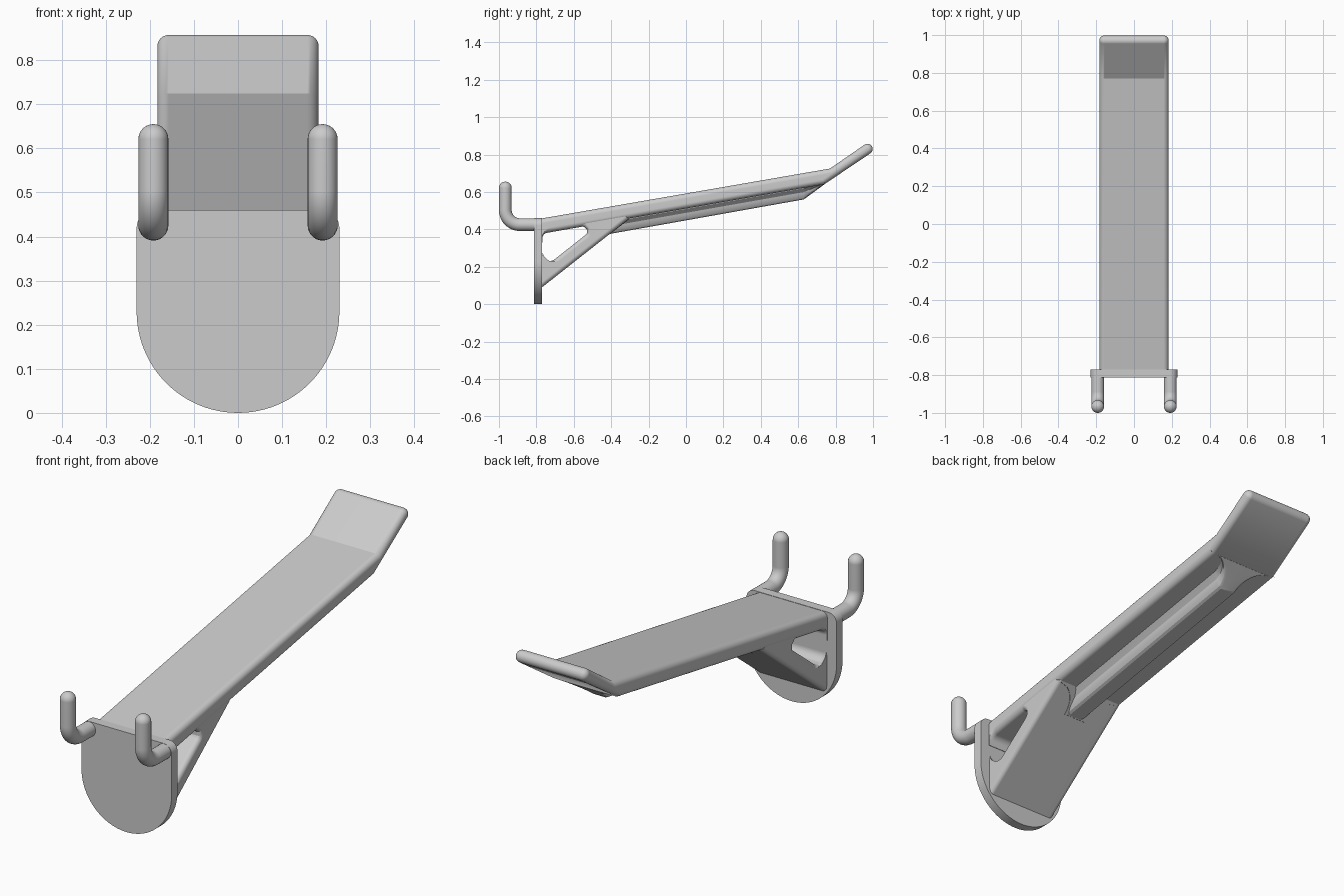
import bpy, bmesh
from math import sin, cos, pi, tan, sqrt
from mathutils import Vector

if "Cube" in bpy.data.objects:
    bpy.data.objects.remove(bpy.data.objects["Cube"])


def loft(name, rings):
    """Skin a row of rings and close both ends."""
    bm = bmesh.new()
    vs = [[bm.verts.new(p) for p in r] for r in rings]
    n = len(vs[0])
    for a, b in zip(vs, vs[1:]):
        for i in range(n):
            j = (i + 1) % n
            bm.faces.new((a[i], a[j], b[j], b[i]))
    bm.faces.new(vs[0])
    bm.faces.new(vs[-1])
    bmesh.ops.recalc_face_normals(bm, faces=bm.faces)
    me = bpy.data.meshes.new(name)
    bm.to_mesh(me)
    bm.free()
    ob = bpy.data.objects.new(name, me)
    bpy.context.collection.objects.link(ob)
    bpy.ops.object.select_all(action='DESELECT')
    ob.select_set(True)
    bpy.context.view_layer.objects.active = ob
    bpy.ops.object.shade_smooth_by_angle(angle=0.42)
    mod = ob.modifiers.new("flat_face_shading", 'WEIGHTED_NORMAL')
    mod.keep_sharp = True
    return ob


def outline(corners, inset=0, steps=8):
    """Rounded outline from clockwise (u, v, radius) corners, inset by a distance.
    Edges buried in the back plate (u < -0.7) are not inset."""
    n = len(corners)
    pts = [Vector(c[:2]) for c in corners]
    lines = []
    for i in range(n):
        p, q = pts[i], pts[(i + 1) % n]
        d = (q - p).normalized()
        off = 0 if p.x < -0.7 and q.x < -0.7 else inset
        lines.append((p + Vector((d.y, -d.x)) * off, d))
    moved = []
    for i in range(n):
        (p, d), (q, e) = lines[i - 1], lines[i]
        moved.append(p + d * ((q - p).cross(e) / d.cross(e)))
    out = []
    for i, p in enumerate(moved):
        r = corners[i][2]
        if r == 0:
            out.append(p)
            continue
        convex = lines[i - 1][1].cross(lines[i][1]) < 0
        r = max(r - inset, 0.0005) if convex else r + inset
        a, b = -lines[i - 1][1], lines[i][1]
        half = a.angle(b) / 2
        c = p + (a + b).normalized() * (r / sin(half))
        s, e = p + a * (r / tan(half)) - c, p + b * (r / tan(half)) - c
        out += [c + s.lerp(e, k / steps).normalized() * r for k in range(steps + 1)]
    return out


def rounded_bar(name, corners, w, r, segs=6):
    """Side profile spanning -w..w in x with rims rounded by r."""
    rings = []
    for k in range(segs + 1):
        a = pi / 2 * k / segs
        rings.append((w - r + r * cos(a), r * (1 - sin(a))))
    right = rings                                   # widest ring first
    order = [(-x, d) for x, d in right] + [(x, d) for x, d in reversed(right)]
    loft(name, [[(x, p.x, p.y) for p in outline(corners, d)] for x, d in order])


# back plate with half-round bottom
half_plate = [(0.23, 0.23), ] + [(0.19 + 0.04 * cos(a), 0.42 + 0.04 * sin(a))
                                 for a in (pi / 16 * k for k in range(9))]
plate = half_plate + [(-x, z) for x, z in reversed(half_plate)]
plate += [(-0.23 * cos(pi * k / 48), 0.23 - 0.23 * sin(pi * k / 48)) for k in range(1, 48)]
loft("back_plate", [[(x, y, z) for x, z in plate] for y in (-0.813, -0.77)])

# long sloping arm with upturned tip
rounded_bar("arm", [(-0.79, 0.455, 0), (0.77, 0.725, 0), (0.977, 0.868, 0.027),
                    (1.009, 0.822, 0.027), (0.74, 0.641, 0),
                    (-0.768, 0.377, 0.03), (-0.768, 0.33, 0), (-0.79, 0.33, 0)],
            0.183, 0.026)

# diagonal brace with rounded window corners
rounded_bar("brace", [(-0.785, 0.26, 0), (-0.768, 0.26, 0), (-0.768, 0.188, 0.04),
                      (-0.46, 0.431, 0.025), (-0.69, 0.391, 0), (-0.69, 0.44, 0),
                      (-0.33, 0.503, 0), (-0.30, 0.46, 0), (-0.785, 0.078, 0)],
            0.18, 0.022)

# centre rib under the arm, flaring into the tip
W, FLARE, N = 0.055, 0.105, 12


def width(t):
    return W + FLARE * (1 - sqrt(max(0, 1 - t * t)))


def rib_ring(y, bottom, w):
    top = 0.385 + 0.175 * (y + 0.77)
    h = max(top - bottom, 0.004)
    side = [(0.024, 1), (0.022, 0.85), (0.01, 0.68), (0.002, 0.56), (0, 0.45),
            (-0.004, 0.25), (-0.012, 0.08), (-0.024, 0)]
    half = [(w + dx, bottom + t * h) for dx, t in side]
    return [(x, y, z) for x, z in half] + [(-x, y, z) for x, z in reversed(half)]


rings = [rib_ring(-0.41, 0.375, W)]
for k in range(N + 1):
    y = 0.63 + 0.11 * k / N
    rings.append(rib_ring(y, 0.56 + 0.73 * (y - 0.63), width(k / N)))
loft("centre_rib", rings)

# web that blends the rib into the brace
web = []
for k in range(N + 1):
    s = k / N
    y, z, w = -0.41 + 0.10 * s, 0.374 + 0.079 * s, width(s)
    web.append([(-w, y - 0.02, z + 0.01), (-w, y + 0.004, z),
                (w, y + 0.004, z), (w, y - 0.02, z + 0.01)])
loft("rib_blend", web)

# pair of upturned pegs with domed ends
R, BEND = 0.034, 0.078
path = [(-0.79, 0.425, 0, R)]
for k in range(13):
    a = pi / 2 * k / 12
    path.append((-0.966 + BEND - BEND * sin(a), 0.425 + BEND - BEND * cos(a), a, R))
for k in range(9):
    a = pi / 2 * k / 8 * 0.98
    path.append((-0.966, 0.621 + R * sin(a), pi / 2, R * cos(a)))
for side, x in (("left", -0.192), ("right", 0.192)):
    loft(side + "_peg", [[(x + r * cos(q), y + r * sin(q) * sin(a), z + r * sin(q) * cos(a))
                          for q in (2 * pi * i / 28 for i in range(28))]
                         for y, z, a, r in path])
